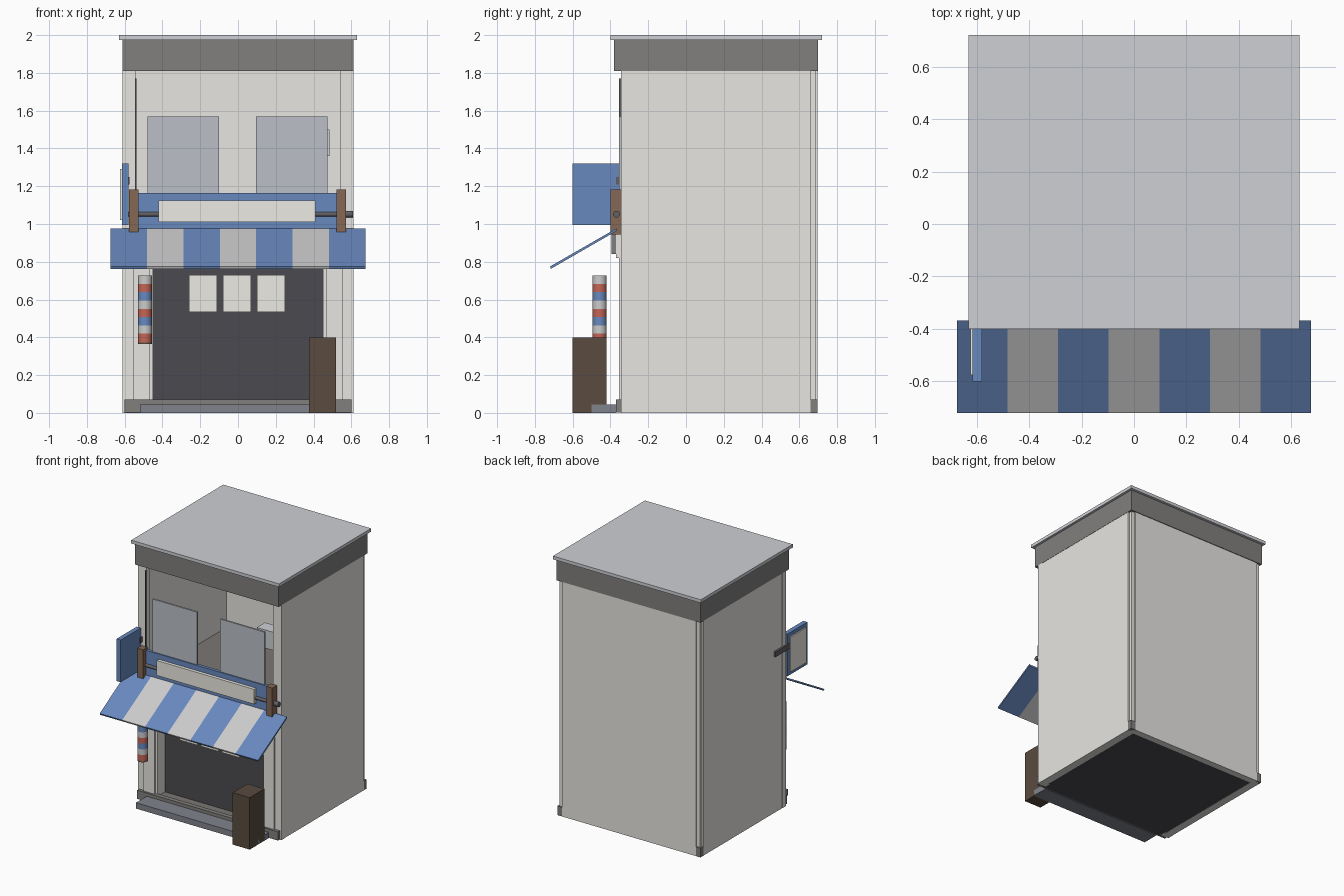
import bpy, bmesh, math
from mathutils import Vector

if "Cube" in bpy.data.objects:
    bpy.data.objects.remove(bpy.data.objects["Cube"])

COLS = {
    "wall": (0.80, 0.79, 0.76), "trim": (0.22, 0.215, 0.21), "roof": (0.62, 0.63, 0.66),
    "dark": (0.07, 0.07, 0.08), "floor": (0.20, 0.18, 0.17), "step": (0.22, 0.23, 0.27),
    "blue": (0.14, 0.25, 0.52), "cream": (0.85, 0.83, 0.77), "white": (0.9, 0.9, 0.88),
    "red": (0.55, 0.13, 0.09), "wood": (0.24, 0.14, 0.09), "crate": (0.10, 0.07, 0.05),
    "glass": (0.50, 0.53, 0.57), "metal": (0.12, 0.12, 0.13),
}
MATS = {}
for k, c in COLS.items():
    MATS[k] = bpy.data.materials.new(k)
    MATS[k].diffuse_color = (*c, 1)


def finish(bm, name, mat):
    me = bpy.data.meshes.new(name)
    bmesh.ops.recalc_face_normals(bm, faces=bm.faces)
    bm.to_mesh(me)
    bm.free()
    me.materials.append(MATS[mat])
    ob = bpy.data.objects.new(name, me)
    bpy.context.collection.objects.link(ob)
    return ob


def box(name, x, y, z, mat):
    """Box from (min, max) ranges on each axis."""
    bm = bmesh.new()
    bmesh.ops.create_cube(bm, size=1)
    for v in bm.verts:
        v.co = Vector([r[0] + (c + 0.5) * (r[1] - r[0]) for c, r in zip(v.co, (x, y, z))])
    return finish(bm, name, mat)


def pair(name, x, y, z, mat):
    """Same box on both sides of x = 0."""
    box(name + "_right", x, y, z, mat)
    box(name + "_left", (-x[1], -x[0]), y, z, mat)


def cyl(name, r, length, loc, mat, axis="Z", n=24):
    bm = bmesh.new()
    bmesh.ops.create_cone(bm, cap_ends=True, segments=n, radius1=r, radius2=r, depth=length)
    ob = finish(bm, name, mat)
    ob.location = loc
    if axis == "X":
        ob.rotation_euler = (0, math.pi / 2, 0)
    for p in ob.data.polygons:
        p.use_smooth = len(p.vertices) == 4
    ob.data.set_sharp_from_angle(angle=math.radians(40))
    return ob


# Shell: side walls, back wall, corner posts
pair("side_wall", (0.55, 0.61), (-0.34, 0.66), (0, 1.81), "wall")
box("back_wall", (-0.57, 0.57), (0.645, 0.695), (0, 1.81), "wall")
pair("rear_corner_post", (0.57, 0.597), (0.66, 0.685), (0, 1.81), "wall")
pair("rear_corner_foot", (0.57, 0.61), (0.66, 0.695), (0, 0.07), "trim")
pair("front_corner_post", (0.54, 0.612), (-0.345, -0.30), (0, 1.81), "wall")

# Roof
box("parapet", (-0.612, 0.612), (-0.38, 0.70), (1.81, 1.975), "trim")
box("roof_slab", (-0.63, 0.63), (-0.40, 0.72), (1.975, 2.0), "roof")

# Floors, plinth, step
box("ground_floor", (-0.55, 0.55), (-0.34, 0.645), (0.005, 0.05), "floor")
box("underside", (-0.55, 0.55), (-0.36, 0.645), (0.002, 0.01), "dark")
box("upper_floor", (-0.55, 0.55), (-0.34, 0.645), (0.90, 0.95), "floor")
box("plinth", (-0.60, 0.60), (-0.37, -0.335), (0.003, 0.07), "trim")
box("front_step", (-0.52, 0.52), (-0.50, -0.37), (0, 0.045), "step")

# Shopfront
pair("pilaster", (0.465, 0.555), (-0.355, -0.31), (0.07, 0.82), "wall")
pair("pilaster_cap", (0.455, 0.56), (-0.37, -0.31), (0.82, 0.95), "wall")
pair("reveal", (0.45, 0.465), (-0.34, -0.235), (0.05, 0.90), "wall")
box("shop_panel", (-0.45, 0.45), (-0.245, -0.23), (0.05, 0.90), "dark")
box("lintel", (-0.56, 0.56), (-0.395, -0.34), (0.84, 0.96), "trim")
for i, x in enumerate((-0.26, -0.08, 0.10)):
    box(f"hanging_card_{i}", (x, x + 0.15), (-0.338, -0.33), (0.535, 0.73), "cream")

# Upper windows and items behind them
for n, x in (("left", (-0.48, -0.10)), ("right", (0.095, 0.475))):
    box("window_" + n, x, (-0.356, -0.342), (1.0, 1.57), "glass")
box("room_unit", (0.30, 0.485), (-0.20, -0.10), (1.36, 1.50), "roof")
box("wall_cable", (-0.546, -0.538), (-0.355, -0.34), (1.17, 1.77), "metal")

# Fascia sign
box("fascia_board", (-0.55, 0.55), (-0.365, -0.34), (0.96, 1.165), "blue")
box("fascia_panel", (-0.42, 0.41), (-0.39, -0.36), (1.01, 1.125), "cream")
for n, x in (("left", -0.578), ("right", 0.522)):
    box("fascia_post_" + n, (x, x + 0.05), (-0.40, -0.345), (0.945, 1.182), "wood")
cyl("awning_roller", 0.012, 1.16, (0, -0.368, 1.052), "metal", "X")
cyl("roller_end", 0.018, 0.05, (0.584, -0.368, 1.052), "metal", "X")

# Striped sloping awning
N, W = 7, 1.35
for i in range(N):
    x0 = -W / 2 + i * W / N
    prof = [(-0.368, 0.977), (-0.368, 0.963), (-0.715, 0.763), (-0.72, 0.775)]
    bm = bmesh.new()
    f = bm.faces.new([bm.verts.new((x0, y, z)) for y, z in prof])
    ext = bmesh.ops.extrude_face_region(bm, geom=[f])
    for v in ext["geom"]:
        if isinstance(v, bmesh.types.BMVert):
            v.co.x += W / N
    if f.is_valid and len(bm.faces) < 6:
        bm.faces.new([e for e in bm.verts if abs(e.co.x - x0) < 1e-5])
    finish(bm, f"awning_stripe_{i}", "white" if i % 2 else "blue")

# Blade sign on the left corner
box("blade_sign", (-0.615, -0.58), (-0.60, -0.355), (0.995, 1.32), "blue")
box("blade_face", (-0.624, -0.61), (-0.575, -0.38), (1.02, 1.29), "cream")
box("blade_bracket", (-0.624, -0.608), (-0.38, -0.20), (1.205, 1.245), "metal")
box("blade_clip", (-0.582, -0.574), (-0.37, -0.34), (1.21, 1.25), "metal")

# Striped pole
for i in range(8):
    cyl(f"pole_band_{i}", 0.037, 0.0438, (-0.492, -0.457, 0.398 + i * 0.0438),
        ("red", "white", "blue")[(0, 1, 2, 0, 1, 2, 0, 1)[i]], n=32)
cyl("pole_base", 0.037, 0.014, (-0.492, -0.457, 0.371), "wood", n=32)

# Crate by the entrance
box("entrance_crate", (0.375, 0.52), (-0.60, -0.42), (0, 0.40), "crate")

for m in bpy.data.materials:
    if m.users and not m.is_grease_pencil:
        m.use_nodes = True
        m.node_tree.nodes["Principled BSDF"].inputs["Base Color"].default_value = m.diffuse_color
